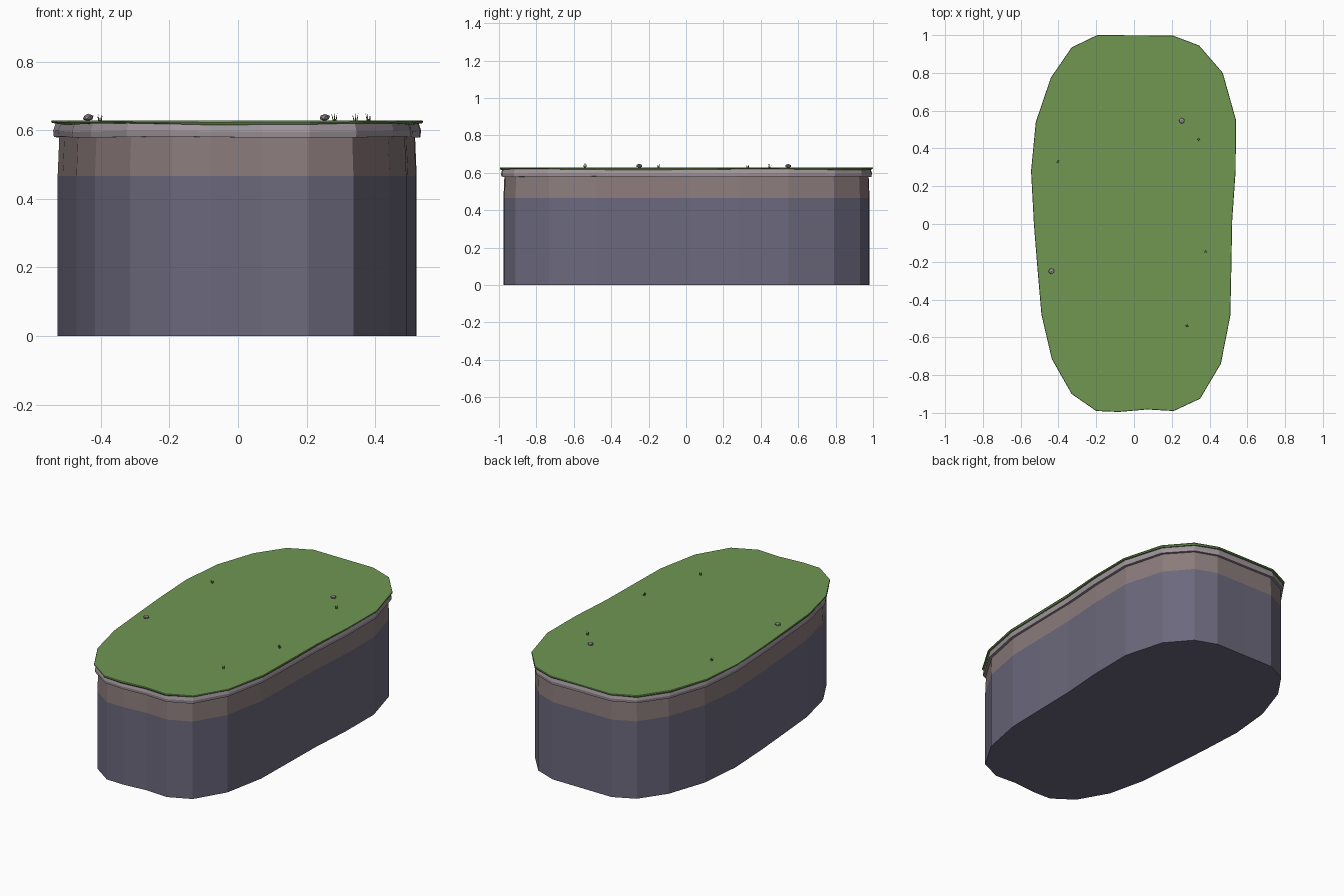
import bpy, bmesh, math, random
from mathutils import Vector

if "Cube" in bpy.data.objects:
    bpy.data.objects.remove(bpy.data.objects["Cube"])
random.seed(4)

# Plan outline of the plateau, counter-clockwise
OUTLINE = [(0.21, -0.99), (0.35, -0.925), (0.46, -0.74), (0.51, -0.485), (0.515, -0.25),
           (0.52, 0.02), (0.538, 0.28), (0.54, 0.55), (0.47, 0.80), (0.345, 0.945),
           (0.205, 0.998), (0.0, 0.999), (-0.195, 1.0), (-0.33, 0.935), (-0.44, 0.775),
           (-0.52, 0.54), (-0.545, 0.28), (-0.53, 0.0), (-0.51, -0.25), (-0.49, -0.48),
           (-0.435, -0.715), (-0.33, -0.90), (-0.20, -0.99), (-0.08, -0.995), (0.07, -0.982)]


def material(name, color):
    m = bpy.data.materials.new(name)
    m.diffuse_color = (*color, 1)
    m.use_nodes = True
    m.node_tree.nodes["Principled BSDF"].inputs["Base Color"].default_value = m.diffuse_color
    return m


def finish(bm, name, mat):
    bmesh.ops.recalc_face_normals(bm, faces=bm.faces)
    me = bpy.data.meshes.new(name)
    bm.to_mesh(me)
    bm.free()
    me.materials.append(mat)
    ob = bpy.data.objects.new(name, me)
    bpy.context.collection.objects.link(ob)
    return ob


def slab(name, levels, mat):
    """Loft the outline through (inset, z, waviness) levels and cap the ends."""
    bm = bmesh.new()
    rings = []
    for inset, z, wave in levels:
        ring = []
        for i, (x, y) in enumerate(OUTLINE):
            a = Vector(OUTLINE[i - 1])
            b = Vector(OUTLINE[(i + 1) % len(OUTLINE)])
            t = (b - a).normalized()
            dz = wave * math.sin(i * 1.3 + z * 40)
            ring.append(bm.verts.new((x - t.y * inset, y + t.x * inset, z + dz)))
        rings.append(ring)
    n = len(OUTLINE)
    for lo, hi in zip(rings, rings[1:]):
        for i in range(n):
            j = (i + 1) % n
            bm.faces.new((lo[i], lo[j], hi[j], hi[i]))
    bm.faces.new(rings[0][::-1])
    bm.faces.new(rings[-1])
    return finish(bm, name, mat)


grass = material("grass", (0.16, 0.31, 0.085))
lip = material("pale_stone", (0.35, 0.30, 0.33))
earth = material("earth", (0.26, 0.20, 0.20))
cliff = material("cliff", (0.15, 0.14, 0.205))
pebble = material("pebble", (0.30, 0.27, 0.29))
blade_mat = material("blade", (0.10, 0.22, 0.05))

# Stacked layers
slab("cliff_base", [(0.019, 0, 0), (0.019, 0.466, 0)], cliff)
slab("earth_band", [(0.019, 0.466, 0), (0.024, 0.585, 0)], earth)
slab("stone_lip", [(0.008, 0.580, 0.002), (0.006, 0.597, 0.002), (0.014, 0.622, 0)], lip)
slab("grass_top", [(0.004, 0.618, 0.003), (0.0, 0.624, 0.001), (0.002, 0.629, 0)], grass)

# Pebbles
for k, (x, y) in enumerate([(0.253, 0.547), (-0.437, -0.25)]):
    bm = bmesh.new()
    bmesh.ops.create_icosphere(bm, subdivisions=1, radius=0.017)
    for v in bm.verts:
        v.co *= random.uniform(0.92, 1.05)
        v.co.z *= 0.65
    bmesh.ops.translate(bm, verts=bm.verts, vec=(x, y, 0.637))
    finish(bm, f"pebble_{k + 1}", pebble)

# Grass tufts made of small leaning spikes
for k, (x, y) in enumerate([(0.342, 0.448), (-0.403, 0.33), (0.38, -0.147), (0.281, -0.54)]):
    bm = bmesh.new()
    for b in range(4):
        a = b * math.tau / 4 + k
        base = Vector((x + 0.004 * math.cos(a), y + 0.004 * math.sin(a), 0.628))
        tip = base + Vector((0.005 * math.cos(a), 0.005 * math.sin(a), random.uniform(0.014, 0.024)))
        ring = [bm.verts.new(base + Vector((0.0025 * math.cos(c * math.tau / 3),
                                            0.0025 * math.sin(c * math.tau / 3), 0))) for c in range(3)]
        top = bm.verts.new(tip)
        bm.faces.new(ring)
        for c in range(3):
            bm.faces.new((ring[c], ring[(c + 1) % 3], top))
    finish(bm, f"grass_tuft_{k + 1}", blade_mat)
